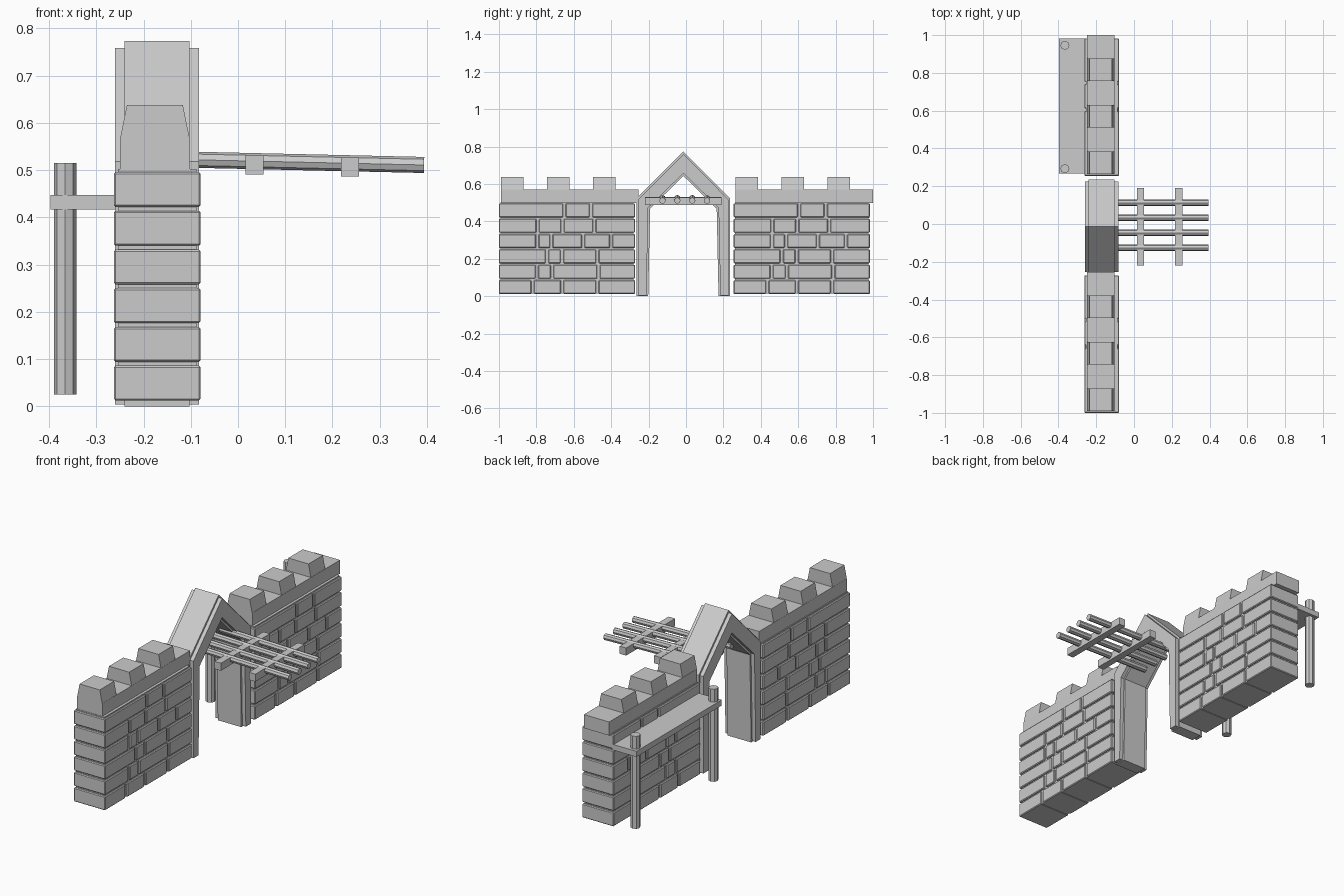
import bpy, bmesh
from mathutils import Matrix, Vector

if "Cube" in bpy.data.objects:
    bpy.data.objects.remove(bpy.data.objects["Cube"], do_unlink=True)

stone = bpy.data.materials.new("plain grey")
GREY = (0.6, 0.6, 0.6, 1)
stone.diffuse_color = GREY
stone.use_nodes = True
stone.node_tree.nodes["Principled BSDF"].inputs["Base Color"].default_value = GREY


def finish(bm, name, bevel=0):
    bmesh.ops.recalc_face_normals(bm, faces=bm.faces)
    mesh = bpy.data.meshes.new(name)
    bm.to_mesh(mesh)
    bm.free()
    mesh.materials.append(stone)
    obj = bpy.data.objects.new(name, mesh)
    bpy.context.collection.objects.link(obj)
    if bevel:
        mod = obj.modifiers.new("Bevel", "BEVEL")
        mod.width = bevel
        mod.segments = 1
    return obj


def add_box(bm, x, y, z):
    """Box from three (low, high) ranges; returns its vertices."""
    size = [b - a for a, b in (x, y, z)]
    mid = [(a + b) / 2 for a, b in (x, y, z)]
    mat = Matrix.Translation(mid) @ Matrix.Diagonal((*size, 1))
    return bmesh.ops.create_cube(bm, size=1, matrix=mat)["verts"]


def box(name, x, y, z):
    bm = bmesh.new()
    add_box(bm, x, y, z)
    return finish(bm, name)


def rod(name, start, end, radius):
    """Eight-sided rod between two points."""
    a, b = Vector(start), Vector(end)
    axis = b - a
    mat = Matrix.Translation((a + b) / 2) @ axis.to_track_quat("Z", "Y").to_matrix().to_4x4()
    bm = bmesh.new()
    bmesh.ops.create_cone(bm, cap_ends=True, segments=8, radius1=radius,
                          radius2=radius, depth=axis.length, matrix=mat)
    return finish(bm, name)


# Brick courses, bottom to top: the joints along each course
START, END, GAP = -1.0, -0.272, 0.014
COURSES = [
    (-0.82, -0.662, -0.474),
    (-0.797, -0.716, -0.468),
    (-0.743, -0.663, -0.474),
    (-0.795, -0.72, -0.55, -0.4),
    (-0.793, -0.66, -0.49),
    (-0.65, -0.508),
]
bm = bmesh.new()
for i, joints in enumerate(COURSES):
    z = 0.012 + 0.082 * i
    low = START
    for joint in joints + (END + GAP / 2,):
        add_box(bm, (-0.263, -0.079), (low, joint - GAP / 2), (z, z + 0.074))
        low = joint + GAP / 2
bricks = finish(bm, "wall_bricks_front", 0.004)

# Mortar core behind the bricks
core = box("wall_core_front", (-0.254, -0.088), (START + 0.008, END - 0.008), (0.014, 0.502))

# Parapet with merlons that narrow towards the top
bm = bmesh.new()
add_box(bm, (-0.25, -0.102), (-0.99, -0.255), (0.498, 0.57))
for y in (-0.99, -0.744, -0.498):
    for v in add_box(bm, (-0.25, -0.102), (y, y + 0.12), (0.565, 0.638)):
        if v.co.z > 0.6:
            v.co.x = -0.176 + (v.co.x + 0.176) * 0.8
parapet = finish(bm, "parapet_front")

# Second wall behind the gateway shares the same meshes
for part in (bricks, core, parapet):
    twin = part.copy()
    twin.name = part.name.replace("front", "back")
    twin.location.y = 1.255
    bpy.context.collection.objects.link(twin)

# Pointed gateway: a wide frame with a slightly thicker inner layer
ARCH_Y = -0.014


def arch(name, x, foot, inset):
    outer = [(0.25 - inset, foot), (0.25 - inset, 0.523 - inset / 2), (0, 0.773 - 1.4 * inset)]
    inner = [(0.188 + inset, foot), (0.178 + inset, 0.468 + inset / 2), (0, 0.643 + 1.4 * inset)]
    bm = bmesh.new()
    rings = []
    for side in (outer, inner):
        path = [(-y, z) for y, z in side] + [(y, z) for y, z in side[1::-1]]
        rings.append([bm.verts.new((x[0], ARCH_Y + y, z)) for y, z in path])
    o, n = rings
    faces = [bm.faces.new((o[i], o[i + 1], n[i + 1], n[i])) for i in range(4)]
    new = bmesh.ops.extrude_face_region(bm, geom=faces, use_keep_orig=True)["geom"]
    moved = [g for g in new if isinstance(g, bmesh.types.BMVert)]
    bmesh.ops.translate(bm, verts=moved, vec=(x[1] - x[0], 0, 0))
    return finish(bm, name)


arch("arch_core", (-0.24, -0.103), 0, 0)
arch("arch_trim", (-0.26, -0.083), 0.004, 0.01)

# Raised gate: four bars and two crossbars, tilted slightly down
for i in range(4):
    y = -0.126 + 0.0795 * i
    rod(f"gate_bar_{i + 1}", (-0.18, y, 0.524), (0.394, y, 0.511), 0.017)
for i, (x, z) in enumerate(((0.035, 0.511), (0.237, 0.507))):
    box(f"gate_crossbar_{i + 1}", (x - 0.019, x + 0.019), (-0.22, 0.19), (z - 0.02, z + 0.02))

# Walkway shelf on two posts
box("walkway", (-0.397, -0.255), (0.268, 0.982), (0.417, 0.447))
for name, y in (("walkway_post_front", 0.293), ("walkway_post_back", 0.946)):
    rod(name, (-0.366, y, 0.025), (-0.366, y, 0.515), 0.024)
